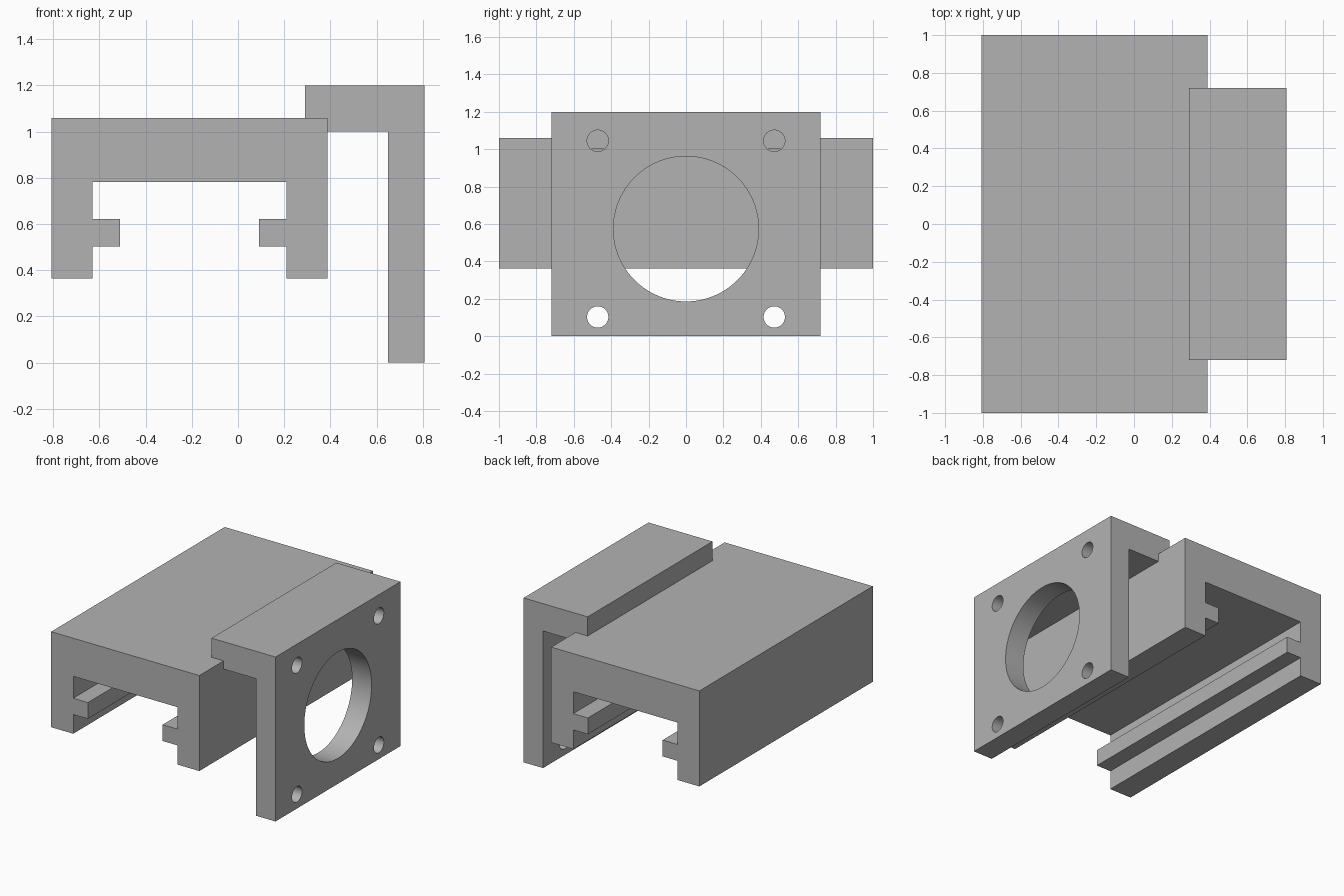
import bpy
import bmesh
import math
from mathutils import Matrix, Vector

default = bpy.data.objects.get("Cube")
if default:
    bpy.data.objects.remove(default, do_unlink=True)

grey = bpy.data.materials.new("plain grey")
grey.use_nodes = True
colour = (0.45, 0.45, 0.45, 1)
grey.diffuse_color = colour
grey.node_tree.nodes["Principled BSDF"].inputs["Base Color"].default_value = colour


def finish(name, bm):
    bmesh.ops.recalc_face_normals(bm, faces=bm.faces)
    mesh = bpy.data.meshes.new(name)
    bm.to_mesh(mesh)
    bm.free()
    mesh.materials.append(grey)
    obj = bpy.data.objects.new(name, mesh)
    bpy.context.collection.objects.link(obj)
    return obj


def extrude_profile(name, points, half_length):
    """Extrude an x-z outline along y, centred on y = 0."""
    bm = bmesh.new()
    face = bm.faces.new([bm.verts.new((x, -half_length, z)) for x, z in points])
    result = bmesh.ops.extrude_face_region(bm, geom=[face])
    moved = [v for v in result["geom"] if isinstance(v, bmesh.types.BMVert)]
    bmesh.ops.translate(bm, verts=moved, vec=Vector((0, 2 * half_length, 0)))
    return finish(name, bm)


def drill(target, y, z, radius, x_start, x_end, segments):
    """Cut a round hole along x."""
    bm = bmesh.new()
    place = Matrix.Translation(((x_start + x_end) / 2, y, z))
    turn = Matrix.Rotation(math.pi / 2, 4, "Y")
    bmesh.ops.create_cone(bm, cap_ends=True, segments=segments, radius1=radius,
                          radius2=radius, depth=x_end - x_start, matrix=place @ turn)
    cutter = finish("hole_cutter", bm)
    cutter.hide_render = True
    mod = target.modifiers.new("hole", "BOOLEAN")
    mod.operation = "DIFFERENCE"
    mod.solver = "EXACT"
    mod.object = cutter
    bpy.context.view_layer.objects.active = target
    bpy.ops.object.modifier_apply(modifier=mod.name)
    bpy.data.objects.remove(cutter, do_unlink=True)


# Channel carriage: half outline mirrored about its own centre line
centre = -0.21
half = [(0.598, 1.06), (0.598, 0.363), (0.42, 0.363), (0.42, 0.503),
        (0.302, 0.503), (0.302, 0.622), (0.42, 0.622), (0.42, 0.782)]
outline = [(centre + x, z) for x, z in half]
outline += [(centre - x, z) for x, z in reversed(half)]
extrude_profile("channel_carriage", outline, 1.0)

# Motor bracket: top arm with a hanging plate
inner, outer = 0.65, 0.807
bracket = extrude_profile("motor_bracket", [
    (0.29, 1.2), (outer, 1.2), (outer, 0), (inner, 0), (inner, 1.0), (0.29, 1.0)], 0.72)

# Large central opening and four screw holes; the upper pair stop at the arm
drill(bracket, 0, 0.574, 0.388, inner - 0.1, outer + 0.1, 96)
for y in (-0.472, 0.472):
    drill(bracket, y, 0.103, 0.057, inner - 0.1, outer + 0.1, 48)
    drill(bracket, y, 1.045, 0.057, inner - 0.002, outer + 0.1, 48)

# Smooth the hole walls and keep the edges sharp
bpy.ops.object.select_all(action="DESELECT")
bracket.select_set(True)
bpy.context.view_layer.objects.active = bracket
bpy.ops.object.shade_smooth_by_angle(angle=math.radians(30))
